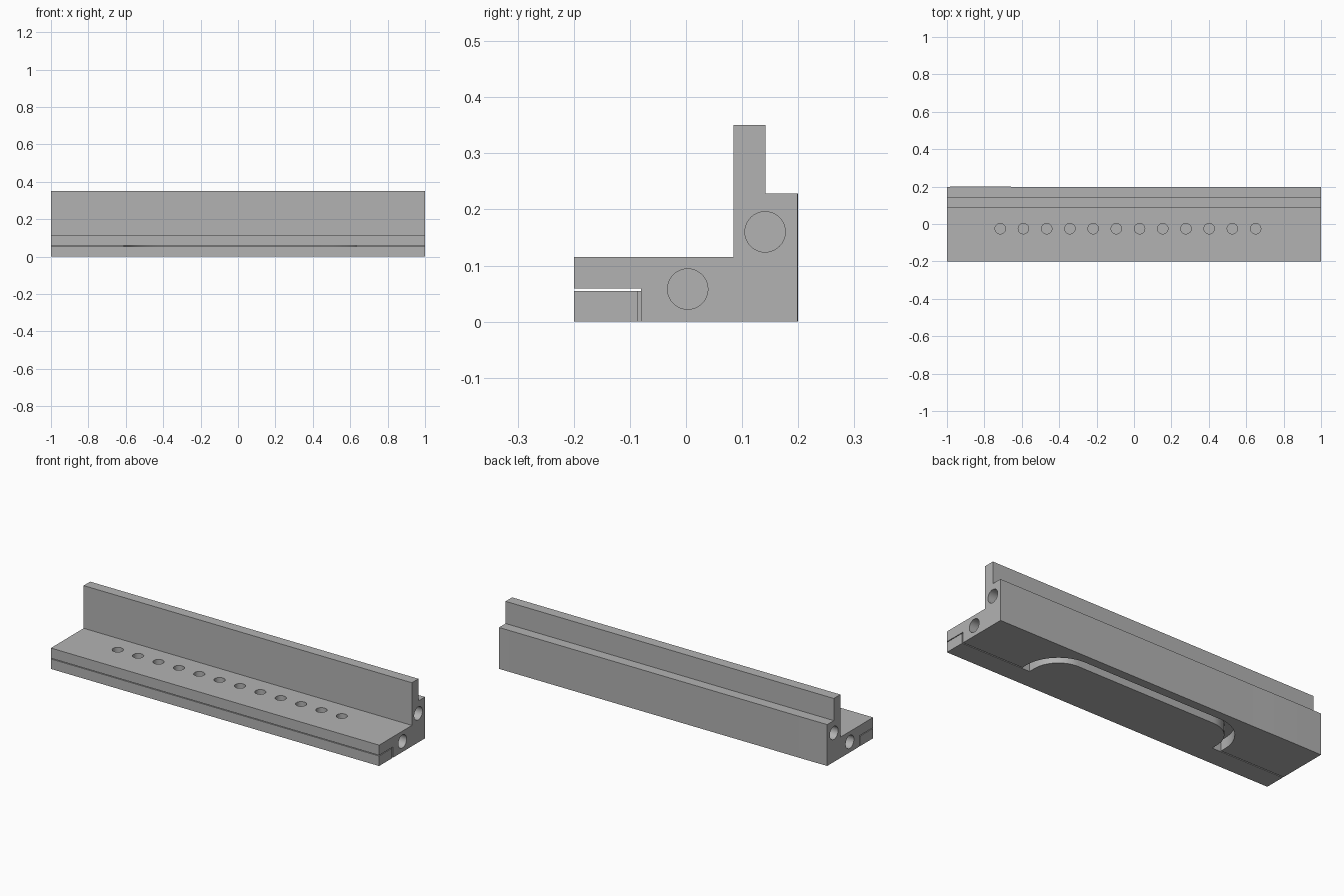
import bpy, bmesh, math
from mathutils import Matrix, Vector

cube = bpy.data.objects.get("Cube")
if cube:
    bpy.data.objects.remove(cube, do_unlink=True)

grey = bpy.data.materials.new("plain grey")
grey.use_nodes = True
colour = (0.45, 0.45, 0.45, 1)
grey.diffuse_color = colour
grey.node_tree.nodes["Principled BSDF"].inputs["Base Color"].default_value = colour


def prism(name, outline, offset):
    """Extrude a closed 3D outline along an offset."""
    bm = bmesh.new()
    face = bm.faces.new([bm.verts.new(p) for p in outline])
    ext = bmesh.ops.extrude_face_region(bm, geom=[face])
    verts = [g for g in ext["geom"] if isinstance(g, bmesh.types.BMVert)]
    bmesh.ops.translate(bm, vec=offset, verts=verts)
    bmesh.ops.recalc_face_normals(bm, faces=bm.faces)
    mesh = bpy.data.meshes.new(name)
    bm.to_mesh(mesh)
    bm.free()
    obj = bpy.data.objects.new(name, mesh)
    bpy.context.collection.objects.link(obj)
    mesh.materials.append(grey)
    return obj


def box(name, x0, x1, y0, y1, z0, z1):
    outline = [(x0, y0, z0), (x1, y0, z0), (x1, y1, z0), (x0, y1, z0)]
    return prism(name, outline, (0, 0, z1 - z0))


def disc(name, centre, radius, axis, depth):
    """Cylinder from a centre point along x or z."""
    pts = []
    for i in range(40):
        a = 2 * math.pi * i / 40
        c, s = radius * math.cos(a), radius * math.sin(a)
        pts.append(Vector(centre) + Vector((0, c, s) if axis == "x" else (c, s, 0)))
    return prism(name, pts, (depth, 0, 0) if axis == "x" else (0, 0, depth))


def tongue_outline(x0, x1, y0, y1, r, z):
    """Rectangle whose two back corners are rounded."""
    pts = [(x0, y0, z), (x1, y0, z)]
    for cx, start in ((x1 - r, 0), (x0 + r, 90)):
        for i in range(17):
            a = math.radians(start + 90 * i / 16)
            pts.append((cx + r * math.cos(a), y1 - r + r * math.sin(a), z))
    return pts


def apply_boolean(obj, tool, operation):
    mod = obj.modifiers.new("cut", "BOOLEAN")
    mod.operation, mod.object, mod.solver = operation, tool, "EXACT"
    bpy.context.view_layer.objects.active = obj
    bpy.ops.object.modifier_apply(modifier=mod.name)
    bpy.data.objects.remove(tool, do_unlink=True)


# main angle body
section = [(-0.2, 0), (0.199, 0), (0.199, 0.228), (0.142, 0.228),
           (0.142, 0.35), (0.085, 0.35), (0.085, 0.115), (-0.2, 0.115)]
body = prism("angle_body", [(-1, y, z) for y, z in section], (2, 0, 0))

# very slight swelling of the back near one end
swell = prism("swell", [(-1, 0.15, 0), (-0.6, 0.15, 0), (-0.65, 0.199, 0),
                        (-0.7, 0.2, 0), (-0.9, 0.2, 0), (-1, 0.199, 0)], (0, 0, 0.228))
apply_boolean(body, swell, "UNION")

# front rebate and rounded underside pocket
apply_boolean(body, box("rebate", -1.1, 1.1, -0.3, -0.08, -0.1, 0.059), "DIFFERENCE")
pocket = prism("pocket", tongue_outline(-0.61, 0.63, -0.15, 0.15, 0.2, -0.1), (0, 0, 0.159))
apply_boolean(body, pocket, "DIFFERENCE")

# blind holes in both ends
for side in (-1, 1):
    for y, z in ((0.003, 0.058), (0.141, 0.16)):
        hole = disc("end_hole", (side * 1.05, y, z), 0.036, "x", -side * 0.2)
        apply_boolean(body, hole, "DIFFERENCE")

# row of blind holes along the ledge
for i in range(12):
    hole = disc("ledge_hole", (-0.715 + 0.1241 * i, -0.025, 0.075), 0.028, "z", 0.1)
    apply_boolean(body, hole, "DIFFERENCE")

# sliding plate with rounded tongue
plate = box("sliding_plate", -1, 1, -0.2, -0.086, 0, 0.055)
tongue = prism("tongue", tongue_outline(-0.56, 0.58, -0.15, 0.1, 0.15, 0), (0, 0, 0.055))
apply_boolean(plate, tongue, "UNION")

for obj in (body, plate):
    bpy.ops.object.select_all(action="DESELECT")
    obj.select_set(True)
    bpy.context.view_layer.objects.active = obj
    bpy.ops.object.shade_smooth_by_angle(angle=math.radians(30))
